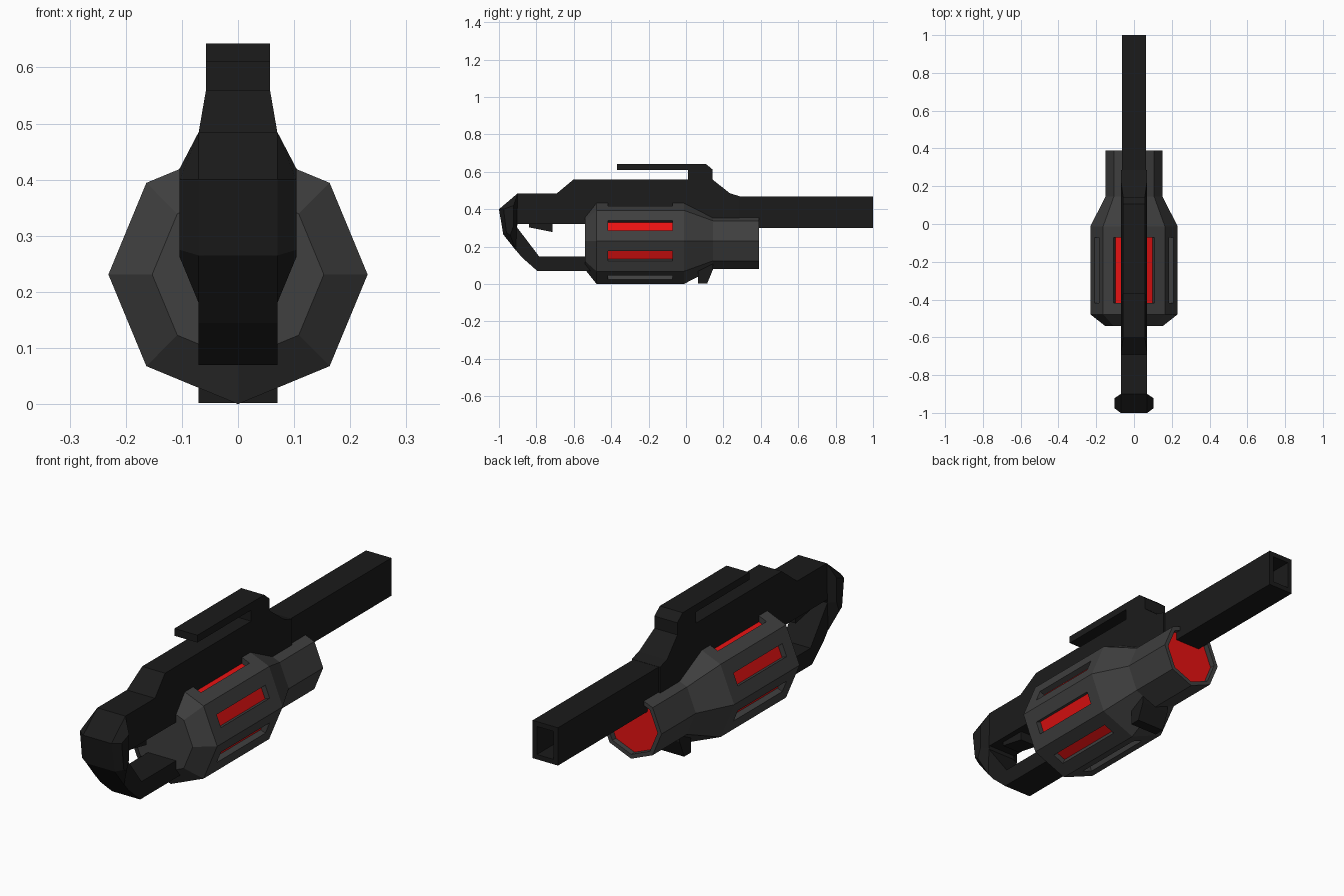
import bpy, bmesh
from math import sin, cos, pi

if "Cube" in bpy.data.objects:
    bpy.data.objects.remove(bpy.data.objects["Cube"])


def material(name, rgb):
    m = bpy.data.materials.new(name)
    m.diffuse_color = (*rgb, 1)
    m.use_nodes = True
    m.node_tree.nodes["Principled BSDF"].inputs["Base Color"].default_value = m.diffuse_color
    return m


BLACK = material("black", (0.011, 0.011, 0.011))
GREY = material("dark_grey", (0.05, 0.05, 0.05))
RED = material("red", (0.8, 0.006, 0.006))


def finish(bm, name, *mats):
    bmesh.ops.recalc_face_normals(bm, faces=bm.faces[:])
    me = bpy.data.meshes.new(name)
    bm.to_mesh(me)
    bm.free()
    for m in mats:
        me.materials.append(m)
    ob = bpy.data.objects.new(name, me)
    bpy.context.collection.objects.link(ob)
    return ob


def loft(rings):
    """Skin a list of 3D rings and cap both ends."""
    bm = bmesh.new()
    loops = [[bm.verts.new(p) for p in r] for r in rings]
    n = len(loops[0])
    for a, b in zip(loops, loops[1:]):
        for i in range(n):
            j = (i + 1) % n
            bm.faces.new((a[i], a[j], b[j], b[i]))
    bm.faces.new(loops[0])
    bm.faces.new(loops[-1])
    bmesh.ops.recalc_face_normals(bm, faces=bm.faces[:])
    return bm


def slab(name, profile, half):
    """Side profile (y, z) extruded across x; half(z) is the half width."""
    w = half if callable(half) else (lambda z: half)
    return finish(loft([[(s * w(z), y, z) for y, z in profile] for s in (-1, 1)]),
                  name, BLACK)


def recess(bm, faces, border, depth, mat):
    """Inset faces, sink them and colour the floor."""
    bmesh.ops.inset_individual(bm, faces=faces, thickness=border, use_even_offset=True)
    for f in bmesh.ops.extrude_discrete_faces(bm, faces=faces)["faces"]:
        f.normal_update()
        bmesh.ops.translate(bm, verts=f.verts[:], vec=-f.normal * depth)
        f.material_index = mat


# Main body, narrowing along its top
slab("body", [(-0.9, 0.32), (-0.9, 0.485), (-0.69, 0.485), (-0.6, 0.56), (0.14, 0.56),
              (0.235, 0.485), (0.285, 0.47), (0.285, 0.3), (-0.4, 0.3), (-0.45, 0.32)],
     lambda z: 0.057 if z > 0.5 else 0.07)

# Top rail with its post
slab("top_rail", [(-0.37, 0.61), (-0.37, 0.643), (0.105, 0.643), (0.143, 0.612),
                  (0.143, 0.555), (0.012, 0.555), (0.012, 0.61)], 0.057)

# Rear loop handle
slab("rear_handle", [(-0.9, 0.485), (-1, 0.4), (-0.977, 0.265), (-0.88, 0.145),
                     (-0.795, 0.07), (-0.5, 0.07), (-0.5, 0.147), (-0.785, 0.147),
                     (-0.905, 0.305), (-0.9, 0.32)], 0.07)

# Bevelled pads on both sides of the handle
outer = [(-0.9, 0.485), (-1, 0.4), (-0.977, 0.265), (-0.91, 0.18), (-0.905, 0.305)]
inner = [(-0.922, 0.42), (-0.975, 0.4), (-0.96, 0.275), (-0.94, 0.262), (-0.922, 0.31)]
for side, s in (("left", -1), ("right", 1)):
    bm = loft([[(s * x, y, z) for y, z in prof]
               for x, prof in ((0.06, outer), (0.07, outer), (0.104, inner))])
    finish(bm, "handle_pad_" + side, BLACK)

# Trigger and front foot
slab("trigger", [(-0.84, 0.33), (-0.84, 0.303), (-0.715, 0.278), (-0.715, 0.33)], 0.045)
slab("front_foot", [(0.065, 0.12), (0.065, 0.002), (0.113, 0.002), (0.145, 0.08),
                    (0.145, 0.12)], 0.07)

# Square barrel with a hollow muzzle
bm = loft([[(x * 0.063, y, 0.384 + z * 0.085) for x, z in
            ((-1, -1), (1, -1), (1, 1), (-1, 1))] for y in (0.2, 1)])
recess(bm, [f for f in bm.faces if f.normal.y > 0.9], 0.022, 0.12, 0)
finish(bm, "barrel", BLACK)

# Eight-sided drum with glowing side slots and front
bm = loft([[(r * cos(i * pi / 4), y, 0.231 + r * sin(i * pi / 4)) for i in range(8)]
           for y, r in ((-0.54, 0.153), (-0.478, 0.231), (-0.012, 0.231),
                        (0.145, 0.151), (0.39, 0.151))])
sides = [f for f in bm.faces if abs(f.calc_center_median().y + 0.245) < 0.01]
front = [f for f in bm.faces if f.normal.y > 0.99]
recess(bm, sides, 0.06, 0.025, 1)
recess(bm, front, 0.018, 0.025, 1)
finish(bm, "drum", GREY, RED)
